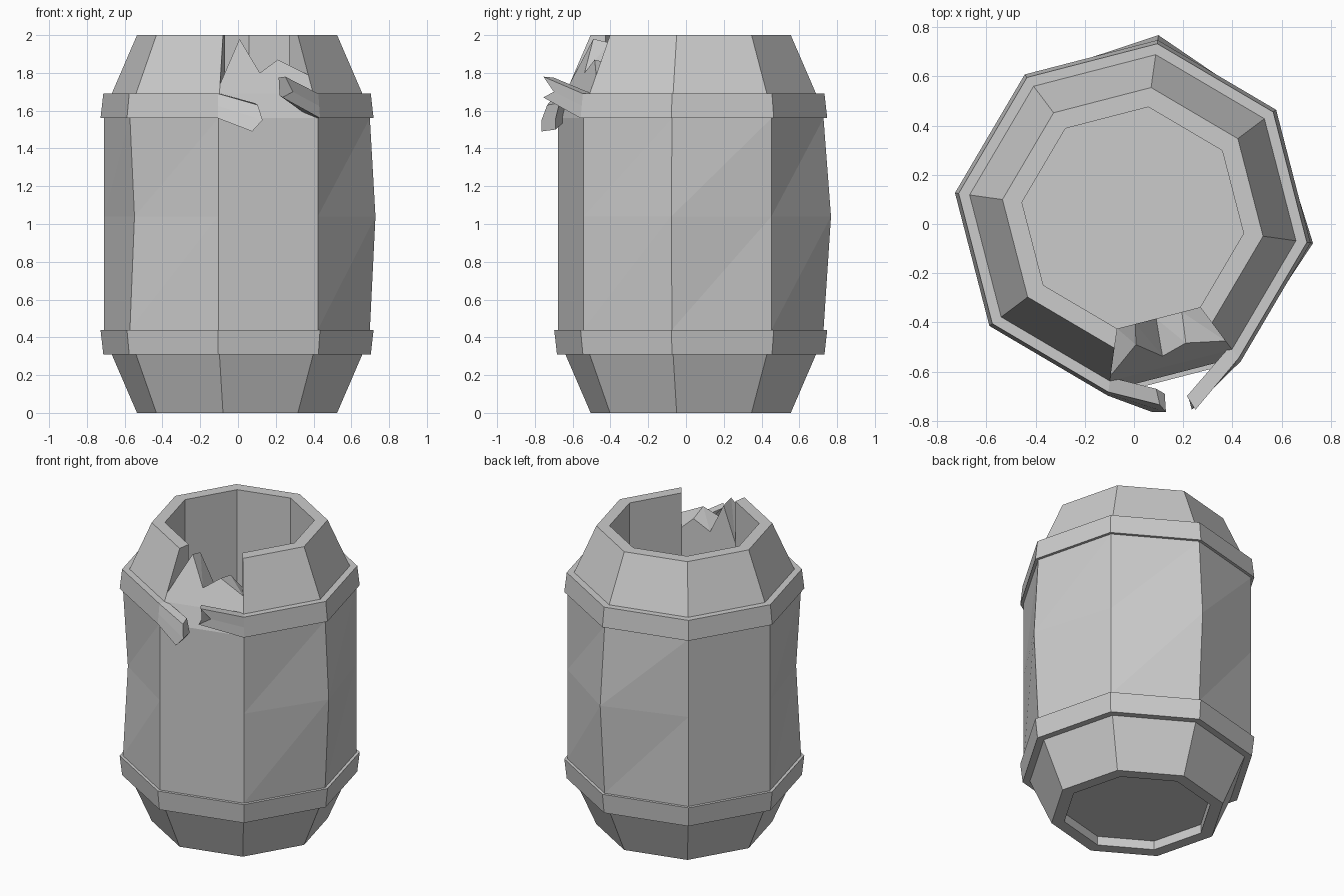
import bpy, bmesh
from math import cos, sin, radians
from mathutils import Vector

if "Cube" in bpy.data.objects:
    bpy.data.objects.remove(bpy.data.objects["Cube"])

CX, CY, N = -0.005, 0.025, 8


def corner(k, r, z):
    # corner k of the octagon; corner 0 is right of the broken front panel, corner 7 left of it
    a = radians(-53 + 45 * k)
    return Vector((CX + r * cos(a), CY + r * sin(a), z))


def make(name, bm):
    bmesh.ops.remove_doubles(bm, verts=bm.verts, dist=0.0005)
    bmesh.ops.recalc_face_normals(bm, faces=bm.faces)
    me = bpy.data.meshes.new(name)
    bm.to_mesh(me)
    bm.free()
    ob = bpy.data.objects.new(name, me)
    bpy.context.collection.objects.link(ob)
    return ob


def face(bm, pts):
    return bm.faces.new([bm.verts.new(p) for p in pts])


def loft(bm, sections, closed):
    # skin a row of equal cross-sections, capping the ends when open
    rows = [[bm.verts.new(p) for p in s] for s in sections]
    n = len(rows[0])
    for i in range(len(rows) - (0 if closed else 1)):
        a, b = rows[i], rows[(i + 1) % len(rows)]
        for j in range(n):
            bm.faces.new((a[j], b[j], b[(j + 1) % n], a[(j + 1) % n]))
    if not closed:
        bm.faces.new(rows[0])
        bm.faces.new(rows[-1])


# Barrel shell: closed wall profile, the middle dented or bulged per corner
MID = {1: 0.74, 3: 0.75, 6: 0.68}
IN = 0.455


def profile(k):
    pts = [(IN, 0), (0.535, 0), (0.67, 0.31), (0.71, 0.44), (MID.get(k, 0.71), 1.04),
           (0.71, 1.56), (0.67, 1.69), (0.535, 2), (IN, 2), (IN, 1.69)]
    return [corner(k, r, z) for r, z in pts]


bm = bmesh.new()
rows = [profile(k) for k in range(N)]
for k in range(N):
    a, b = rows[k], rows[(k + 1) % N]
    for j in range(len(a)):
        if k == 7 and j in (6, 7, 8):      # front stave is snapped off at the top
            continue
        i = (j + 1) % len(a)
        quad = [a[j], b[j], b[i], a[i]]
        if j in (3, 4):                    # dented staves are split into triangles
            face(bm, quad[:3])
            face(bm, [quad[0], quad[2], quad[3]])
        else:
            face(bm, quad)

# Splintered stump of the front stave: (position across, outer z, inner position, inner z)
JAGS = [(0, 1.74, 0, 1.72), (0.22, 1.98, 0.22, 1.96), (0.45, 1.80, 0.47, 1.77),
        (0.68, 1.87, 0.78, 1.84), (1, 1.79, 1, 1.77)]


def across(u, r, z):
    return corner(7, r, z).lerp(corner(0, r, z), u)


outer = [across(u, 0.67 - (z - 1.69) * 0.4355, z) for u, z, _, _ in JAGS]
inner = [across(u, IN, z) for _, _, u, z in JAGS]
for row, r in ((outer, 0.67), (inner, IN)):
    base = [across(j[0 if r > 0.5 else 2], r, 1.69) for j in JAGS]
    for i in range(4):
        face(bm, [base[i], base[i + 1], row[i + 1], row[i]])
for i in range(4):
    face(bm, [outer[i], outer[i + 1], inner[i]])
    face(bm, [outer[i + 1], inner[i + 1], inner[i]])
# Broken edges of the neighbouring staves
face(bm, [outer[0], rows[7][7], rows[7][8], inner[0]])
face(bm, [outer[-1], rows[0][7], rows[0][8], inner[-1]])
make("barrel_shell", bm)

# Bottom board, recessed
bm = bmesh.new()
low = [corner(k, IN + 0.01, 0.06) for k in range(N)]
high = [corner(k, IN + 0.01, 0.11) for k in range(N)]
loft(bm, [low, high], False)
make("bottom_board", bm)

# Lower hoop, complete
bm = bmesh.new()
loft(bm, [[corner(k, r, z) for r, z in ((0.715, 0.31), (0.73, 0.44), (0.66, 0.44), (0.66, 0.31))]
          for k in range(N)], True)
make("lower_hoop", bm)

# Upper hoop, torn open at the front with bent ends
HOOP = [(0.73, 1.56), (0.7225, 1.625), (0.715, 1.69), (0.655, 1.69), (0.655, 1.625), (0.655, 1.56)]
right_end = [Vector(p) for p in ((0.235, -0.755, 1.67), (0.29, -0.70, 1.70), (0.25, -0.755, 1.78),
                                 (0.215, -0.70, 1.775), (0.285, -0.65, 1.70), (0.22, -0.70, 1.68))]
left_end = [Vector(p) for p in ((0.075, -0.765, 1.49), (0.13, -0.765, 1.55), (0.105, -0.735, 1.63),
                                (0.09, -0.67, 1.64), (0.125, -0.69, 1.56), (0.075, -0.69, 1.50))]
bm = bmesh.new()
ring = [[corner(k, r, z) for r, z in HOOP] for k in range(N)]
loft(bm, [right_end] + ring + [left_end], False)
make("upper_hoop", bm)
